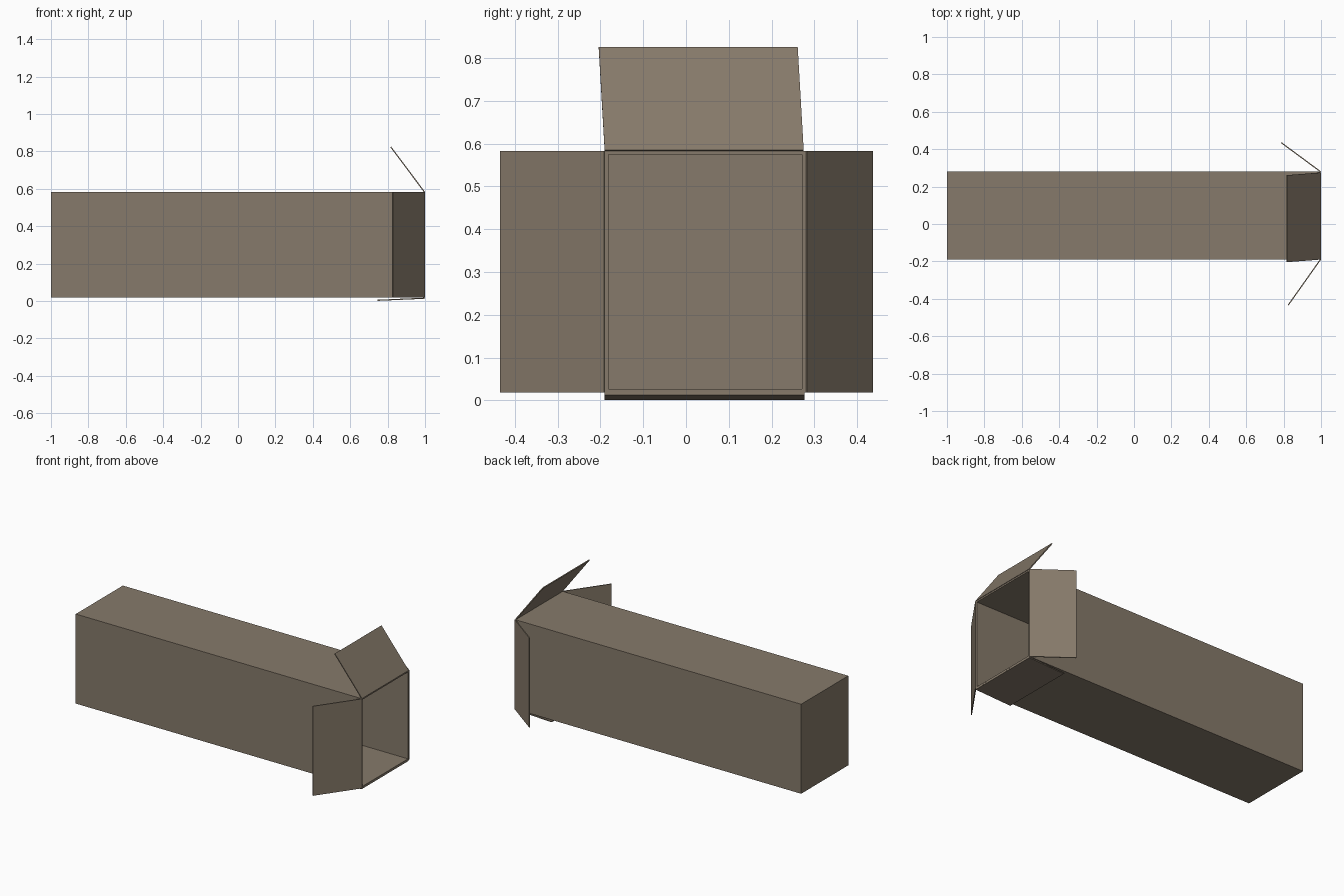
import bpy, bmesh
from mathutils import Vector

if "Cube" in bpy.data.objects:
    bpy.data.objects.remove(bpy.data.objects["Cube"])

X0, X1 = -1.0, 0.997
Y0, Y1 = -0.19, 0.28
Z0, Z1 = 0.018, 0.583

card = bpy.data.materials.new("cardboard")
card.diffuse_color = (0.24, 0.195, 0.145, 1)
card.use_nodes = True
card.node_tree.nodes["Principled BSDF"].inputs["Base Color"].default_value = card.diffuse_color


def sheet(name, verts, faces, thickness, offset):
    """Thin card object made from flat panels given thickness."""
    me = bpy.data.meshes.new(name)
    me.from_pydata(verts, [], faces)
    bm = bmesh.new()
    bm.from_mesh(me)
    bmesh.ops.recalc_face_normals(bm, faces=bm.faces)
    bm.to_mesh(me)
    bm.free()
    me.materials.append(card)
    ob = bpy.data.objects.new(name, me)
    bpy.context.collection.objects.link(ob)
    mod = ob.modifiers.new("thickness", 'SOLIDIFY')
    mod.thickness = thickness
    mod.offset = offset
    mod.use_even_offset = True
    return ob


def flap(name, a, b, fold):
    """Flap hinged on edge a-b; fold is the vector to its free edge."""
    a, b, f = Vector(a), Vector(b), Vector(fold)
    return sheet(name, [a, b, b + f, a + f], [(0, 1, 2, 3)], 0.006, 0)


# Long carton, open at the +x end
corners = [(x, y, z) for x in (X0, X1) for y, z in
           ((Y0, Z0), (Y1, Z0), (Y1, Z1), (Y0, Z1))]
walls = [(i, (i + 1) % 4, (i + 1) % 4 + 4, i + 4) for i in range(4)]
sheet("carton_body", corners, [(0, 3, 2, 1)] + walls, 0.009, -1)

# Four folded-back flaps around the opening
flap("top_flap", (X1, Y0, Z1), (X1, Y1 - 0.005, Z1), (-0.18, -0.014, 0.241))
flap("front_flap", (X1, Y0, Z0), (X1, Y0, Z1), (-0.172, -0.243, 0))
flap("back_flap", (X1, Y1, Z0), (X1, Y1, Z1), (-0.21, 0.155, 0))
flap("bottom_flap", (X1, Y0, Z0 - 0.003), (X1, Y1 - 0.003, Z0 - 0.003),
     (-0.252, 0, -0.011))
